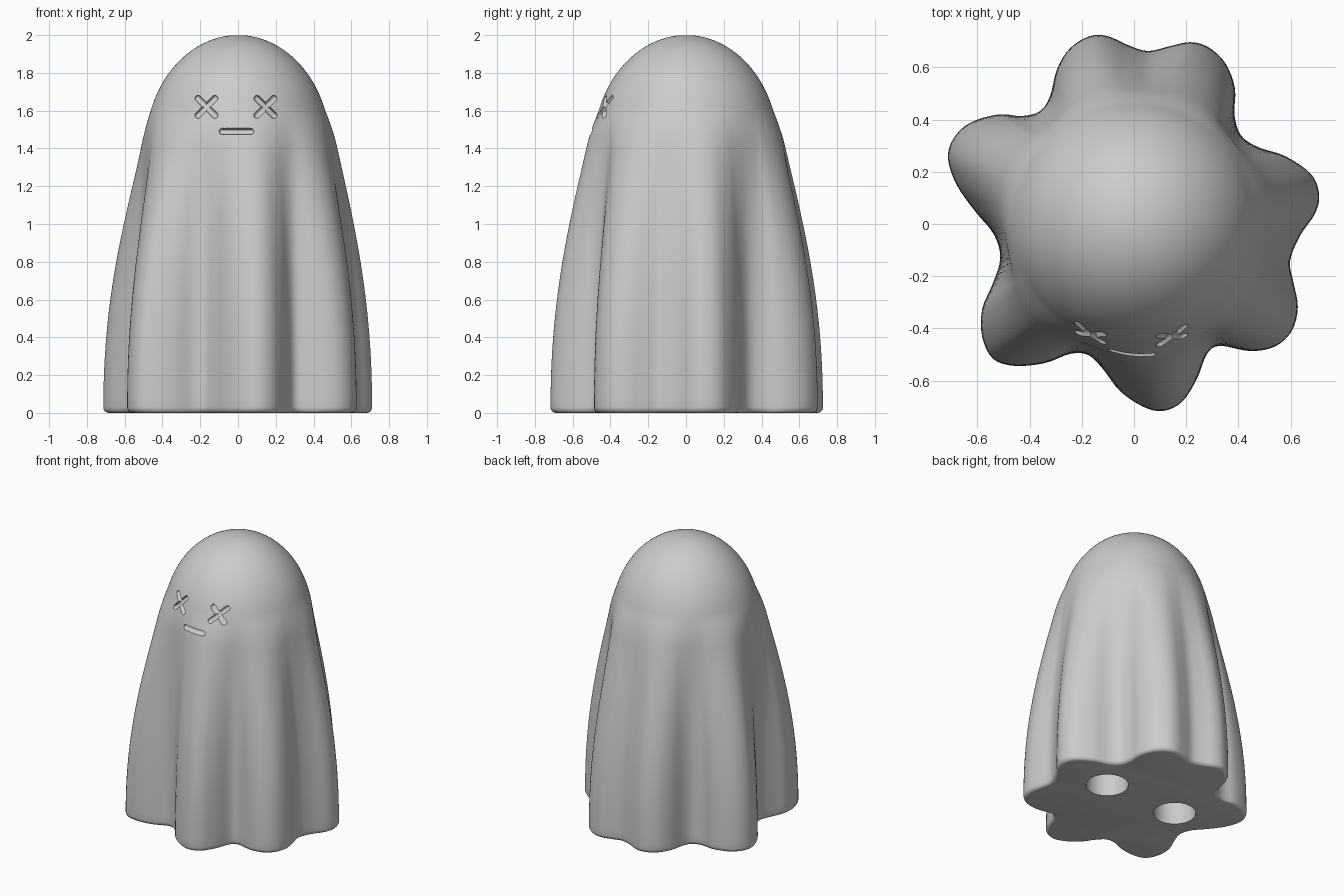
import bpy, bmesh
from math import sin, cos, pi, sqrt, atan2, hypot
from mathutils import Vector

default_cube = bpy.data.objects.get("Cube")
if default_cube:
    bpy.data.objects.remove(default_cube, do_unlink=True)

# Hem outline: seven soft folds, counter-clockwise
HEM = [(.71, .11), (.68, .19), (.58, .26), (.475, .295), (.41, .34), (.385, .42),
       (.387, .52), (.35, .617), (.284, .678), (.215, .697), (.138, .682), (.054, .663),
       (-.023, .686), (-.1, .72), (-.17, .72), (-.245, .674), (-.295, .594), (-.322, .49),
       (-.36, .433), (-.43, .414), (-.52, .42), (-.63, .387), (-.693, .326), (-.713, .25),
       (-.68, .15), (-.61, .05), (-.536, -.042), (-.513, -.134), (-.544, -.234),
       (-.582, -.326), (-.582, -.433), (-.54, -.517), (-.456, -.544), (-.341, -.533),
       (-.245, -.498), (-.176, -.502), (-.119, -.556), (-.054, -.64), (.034, -.7),
       (.11, -.717), (.184, -.682), (.241, -.594), (.28, -.498), (.33, -.467),
       (.444, -.487), (.54, -.47), (.605, -.41), (.628, -.318), (.61, -.218),
       (.598, -.142), (.636, -.046), (.693, .038)]
CORE = 0.5          # radius of the body inside the folds
SHOULDER = 1.4      # height where the dome starts
FOLD_TOP = 1.6      # height where the folds fade out


def smooth_loop(points, steps):
    """Closed spline through the points, returned as (angle, radius)."""
    pts = [Vector(p) for p in points]
    n = len(pts)
    out = []
    for i in range(n):
        a, b, c, d = (pts[(i + k - 1) % n] for k in range(4))
        for s in range(steps):
            t = s / steps
            p = 0.5 * (2 * b + (c - a) * t + (2 * a - 5 * b + 4 * c - d) * t ** 2
                       + (3 * b - a - 3 * c + d) * t ** 3)
            out.append((atan2(p.y, p.x), p.length))
    return out


hem = smooth_loop(HEM, 4)


def core_radius(z):
    if z < SHOULDER:
        return CORE - 0.01 * (z / SHOULDER) ** 2
    return (CORE - 0.01) * sqrt(max(0, 1 - ((z - SHOULDER) / (2 - SHOULDER)) ** 2))


def fold_strength(z):
    if z >= FOLD_TOP:
        return 0
    return max(0, cos(pi / 2 * (z / FOLD_TOP) ** 1.12)) ** 1.1


def body_radius(hem_radius, z):
    return core_radius(z) + (hem_radius - CORE) * fold_strength(z)


def front_y(x, z):
    """Depth of the front surface at a given x and height."""
    y = -core_radius(z)
    for _ in range(5):
        angle = atan2(y, x)
        near = min(hem, key=lambda h: abs(h[0] - angle))
        y = -sqrt(body_radius(near[1], z) ** 2 - x * x)
    return y


def loft(name, rings):
    """Skin a list of equal point rings and close both ends."""
    bm = bmesh.new()
    loops = [[bm.verts.new(p) for p in ring] for ring in rings]
    for low, high in zip(loops, loops[1:]):
        for i in range(len(low)):
            j = (i + 1) % len(low)
            bm.faces.new((low[i], low[j], high[j], high[i]))
    bm.faces.new(loops[0][::-1])
    bm.faces.new(loops[-1])
    bmesh.ops.recalc_face_normals(bm, faces=bm.faces)
    mesh = bpy.data.meshes.new(name)
    bm.to_mesh(mesh)
    bm.free()
    obj = bpy.data.objects.new(name, mesh)
    bpy.context.collection.objects.link(obj)
    return obj


def groove(name, centre, tilt, half, radius=0.017):
    """Round-ended tube that follows the front surface."""
    stations = [(-half - radius * cos(a), radius * sin(a)) for a in (.15, .5, .9, 1.25)]
    stations += [(half * k / 4, radius) for k in range(-4, 5)]
    stations += [(-s, r) for s, r in stations[3::-1]]
    rings = []
    for s, r in stations:
        ring = []
        for k in range(12):
            a = 2 * pi * k / 12
            side = r * cos(a)
            x = centre[0] + s * cos(tilt) - side * sin(tilt)
            z = centre[1] + s * sin(tilt) + side * cos(tilt)
            ring.append((x, front_y(x, z) + 1.3 * r * sin(a), z))
        rings.append(ring)
    return loft(name, rings)


def socket(name, x, y, radius=0.14, depth=0.3):
    """Round shaft opening in the underside."""
    return loft(name, [[(x + radius * cos(k * pi / 24), y + radius * sin(k * pi / 24), z)
                        for k in range(48)] for z in (-0.1, depth)])


# Draped body: rounded hem, folded skirt, then dome
BEVEL = 0.03
levels = [(BEVEL * (1 - cos(a)), BEVEL * (1 - sin(a)))
          for a in (k * pi / 10 for k in range(5))]
levels += [(BEVEL + (SHOULDER - BEVEL) * k / 32, 0) for k in range(33)]
levels += [(SHOULDER + (2 - SHOULDER) * sin(k * pi / 58), 0) for k in range(1, 29)]
body = loft("ghost_body", [[((body_radius(r, z) - inset) * cos(a),
                             (body_radius(r, z) - inset) * sin(a), z) for a, r in hem]
                           for z, inset in levels])

# Face grooves and underside sockets
cutters = [groove("mouth_cutter", (-.008, 1.49), 0, .075)]
for side, x in (("right", -.167), ("left", .145)):
    for tilt in (pi / 4, -pi / 4):
        cutters.append(groove(side + "_eye_cutter", (x, 1.62), tilt, .063))
for side, x in (("right", -.29), ("left", .29)):
    cutters.append(socket(side + "_socket_cutter", x, .07))

bpy.context.view_layer.objects.active = body
for cutter in cutters:
    cutter.hide_render = True
    cut = body.modifiers.new(cutter.name, "BOOLEAN")
    cut.operation = "DIFFERENCE"
    cut.solver = "EXACT"
    cut.object = cutter
    bpy.ops.object.modifier_apply(modifier=cut.name)
    bpy.data.objects.remove(cutter, do_unlink=True)

# Plain grey finish
grey = bpy.data.materials.new("plain_grey")
grey.use_nodes = True
colour = (0.6, 0.6, 0.6, 1)
grey.diffuse_color = colour
grey.node_tree.nodes["Principled BSDF"].inputs["Base Color"].default_value = colour
body.data.materials.clear()
body.data.materials.append(grey)

bpy.ops.object.select_all(action="DESELECT")
body.select_set(True)
bpy.ops.object.shade_smooth_by_angle(angle=pi / 5)
